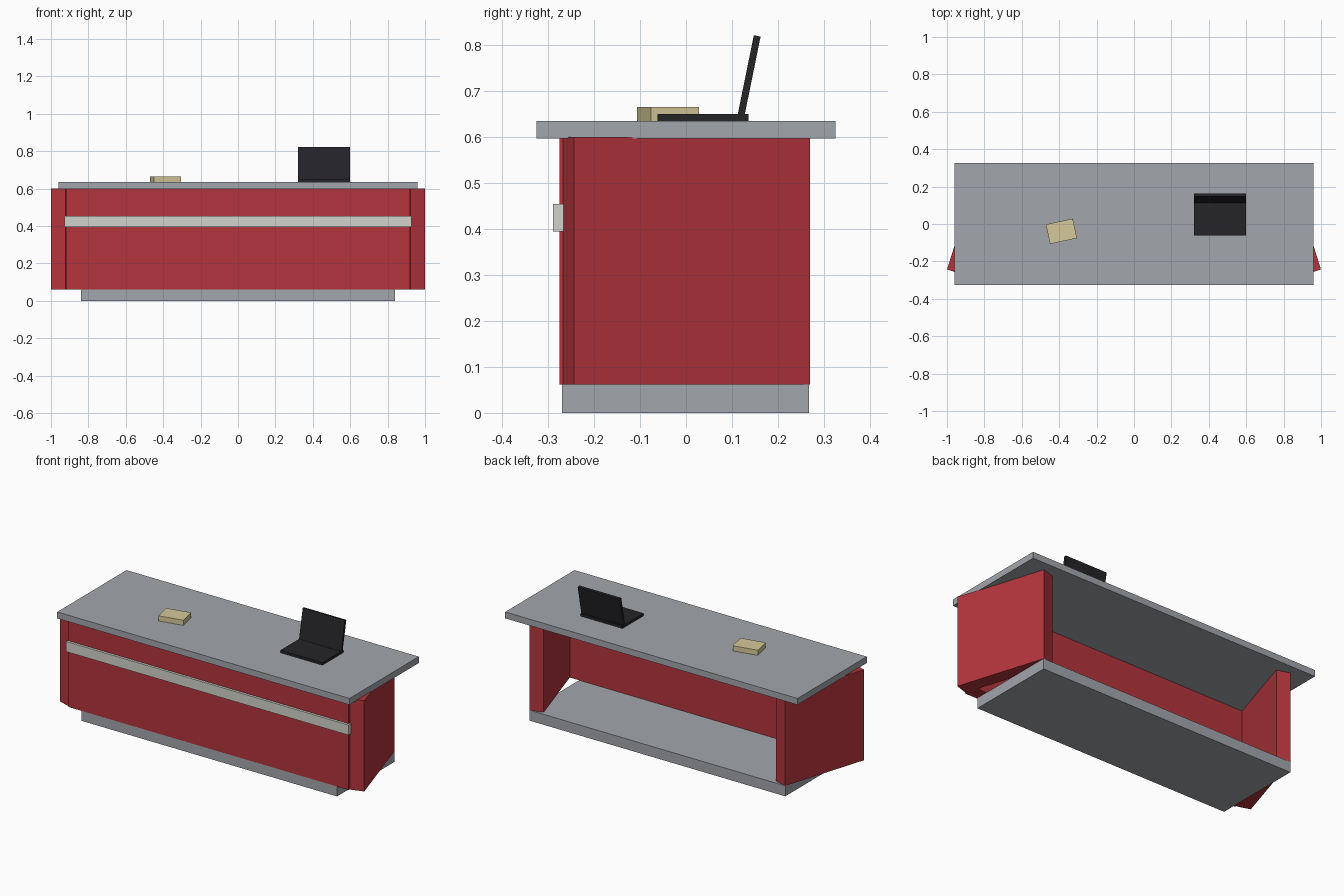
import bpy
from math import radians

if "Cube" in bpy.data.objects:
    bpy.data.objects.remove(bpy.data.objects["Cube"])


def material(name, rgb):
    m = bpy.data.materials.new(name)
    m.diffuse_color = (*rgb, 1)
    m.use_nodes = True
    m.node_tree.nodes["Principled BSDF"].inputs["Base Color"].default_value = m.diffuse_color
    return m


RED = material("red_panel", (0.45, 0.035, 0.045))
GREY = material("grey_top", (0.36, 0.38, 0.41))
TRIM = material("pale_trim", (0.65, 0.65, 0.60))
BLACK = material("black_plastic", (0.018, 0.018, 0.022))
CREAM = material("cream_cover", (0.66, 0.58, 0.32))


def box(name, center, size, mat, rot=(0, 0, 0)):
    bpy.ops.mesh.primitive_cube_add(size=1, location=center,
                                    rotation=[radians(a) for a in rot])
    ob = bpy.context.object
    ob.name = name
    ob.scale = size
    ob.data.materials.append(mat)
    return ob


# Counter body
box("plinth", (0, -0.001, 0.031), (1.68, 0.538, 0.062), GREY)
box("countertop", (0, 0, 0.616), (1.92, 0.65, 0.038), GREY)
box("front_panel", (0, -0.236, 0.331), (1.84, 0.078, 0.538), RED)
box("front_trim", (0, -0.278, 0.425), (1.856, 0.023, 0.06), TRIM)

# Splayed side panels
for side, label in ((1, "right"), (-1, "left")):
    box(label + "_side_panel", (side * 0.881, 0.0015, 0.331),
        (0.08, 0.538, 0.538), RED, (0, 0, side * 17.4))

# Laptop
box("laptop_base", (0.46, 0.037, 0.6425), (0.276, 0.198, 0.015), BLACK)
box("laptop_screen", (0.46, 0.137, 0.732), (0.276, 0.015, 0.18), BLACK,
    (-11.5, 0, 0))

# Book
box("book", (-0.388, -0.039, 0.65), (0.147, 0.107, 0.031), CREAM, (0, 0, 12))
